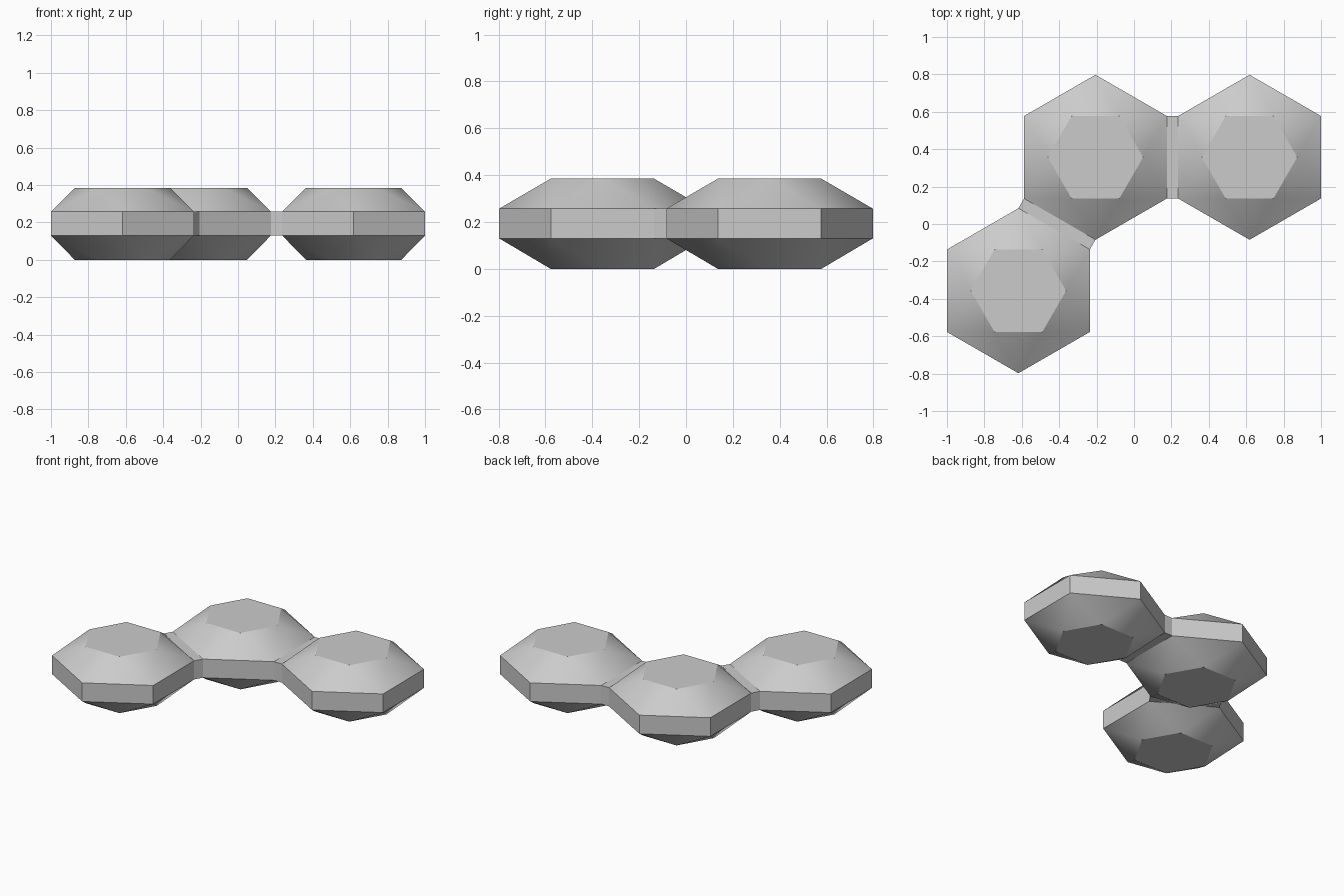
import bpy
import bmesh
from math import sin, cos, radians
from mathutils import Vector

cube = bpy.data.objects.get("Cube")
if cube:
    bpy.data.objects.remove(cube, do_unlink=True)

RIM = 0.441                      # corner radius of a cell
APOTHEM = RIM * cos(radians(30))
CAP = 0.255                      # corner radius of the flat cap
Z0, Z1, Z2, Z3 = 0.0, 0.13, 0.257, 0.385
SPACING = 0.824

grey = bpy.data.materials.new("plain_grey")
grey.use_nodes = True
colour = (0.6, 0.6, 0.6, 1)
grey.diffuse_color = colour
grey.node_tree.nodes["Principled BSDF"].inputs["Base Color"].default_value = colour


def add_object(name, bm, location):
    bmesh.ops.recalc_face_normals(bm, faces=bm.faces)
    mesh = bpy.data.meshes.new(name)
    bm.to_mesh(mesh)
    bm.free()
    mesh.materials.append(grey)
    obj = bpy.data.objects.new(name, mesh)
    obj.location = location
    bpy.context.collection.objects.link(obj)
    return obj


def ring(bm, radius, z, turn):
    angles = [radians(60 * i + turn) for i in range(6)]
    return [bm.verts.new((radius * cos(a), radius * sin(a), z)) for a in angles]


# Hexagonal cell: upright rim, with facets rising to caps turned by 30 degrees
def make_cell(name, centre):
    bm = bmesh.new()
    rims = [ring(bm, RIM, z, 30) for z in (Z1, Z2)]
    caps = [ring(bm, CAP, z, 0) for z in (Z0, Z3)]
    for rim, cap in zip(rims, caps):
        bm.faces.new(cap)
        for i in range(6):
            j = (i + 1) % 6
            bm.faces.new((cap[i], rim[i], cap[j]))
            bm.faces.new((rim[i], rim[j], cap[j]))
    for i in range(6):
        j = (i + 1) % 6
        bm.faces.new((rims[0][i], rims[0][j], rims[1][j], rims[1][i]))
    obj = add_object(name, bm, centre)
    # Facets blend into each other, cap and rim edges stay crisp
    bpy.ops.object.select_all(action='DESELECT')
    obj.select_set(True)
    bpy.context.view_layer.objects.active = obj
    bpy.ops.object.shade_smooth_by_angle(angle=radians(27))


# Short block filling the gap between the facing sides of two cells
def make_connector(name, start, end):
    bm = bmesh.new()
    bmesh.ops.create_cube(bm, size=1)
    bmesh.ops.scale(bm, verts=bm.verts, vec=(SPACING - 2 * APOTHEM, RIM, Z2 - Z1))
    obj = add_object(name, bm, (start + end) / 2 + Vector((0, 0, (Z1 + Z2) / 2)))
    step = end - start
    obj.rotation_euler.z = Vector((1, 0)).angle_signed(step.to_2d()) * -1


middle = Vector((-SPACING / 4, SPACING * sin(radians(60)) / 2, 0))
left = middle + Vector((SPACING, 0, 0))
front = middle + SPACING * Vector((cos(radians(240)), sin(radians(240)), 0))

for name, centre in (("middle_cell", middle), ("left_cell", left), ("front_cell", front)):
    make_cell(name, centre)
make_connector("left_connector", middle, left)
make_connector("front_connector", middle, front)
